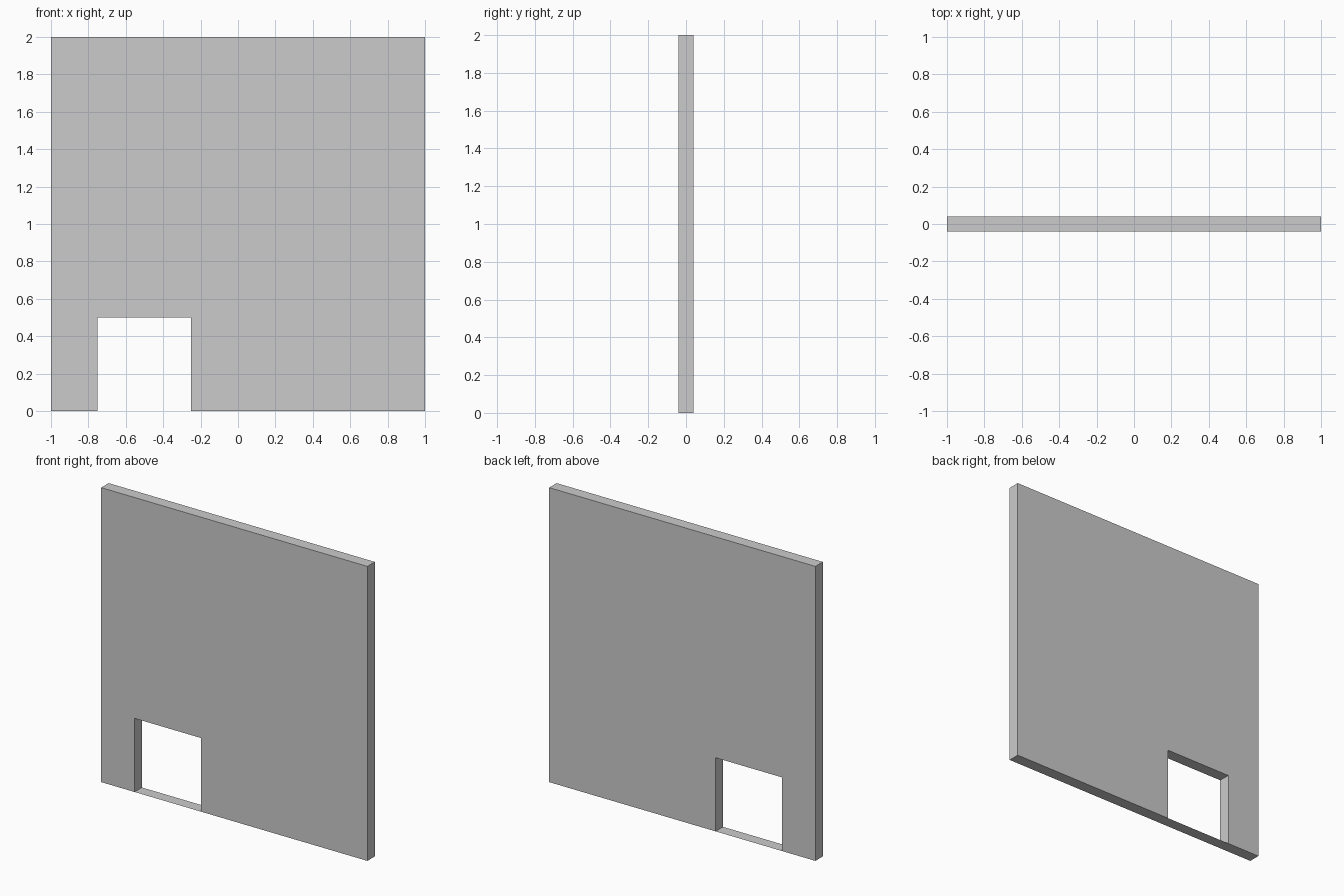
import bpy
import bmesh
from mathutils import Vector

if "Cube" in bpy.data.objects:
    bpy.data.objects.remove(bpy.data.objects["Cube"])

HALF_DEPTH = 0.04
LEFT, RIGHT, HEAD = -0.75, -0.25, 0.5  # doorway limits


def make_object(name, points, extrude=None):
    """Create a flat face from points, optionally extruded into a solid."""
    bm = bmesh.new()
    face = bm.faces.new([bm.verts.new(p) for p in points])
    if extrude:
        result = bmesh.ops.extrude_face_region(bm, geom=[face], use_keep_orig=True)
        moved = [g for g in result["geom"] if isinstance(g, bmesh.types.BMVert)]
        bmesh.ops.translate(bm, verts=moved, vec=Vector(extrude))
        bmesh.ops.recalc_face_normals(bm, faces=bm.faces[:])
    mesh = bpy.data.meshes.new(name)
    bm.to_mesh(mesh)
    bm.free()
    obj = bpy.data.objects.new(name, mesh)
    bpy.context.collection.objects.link(obj)
    return obj


# Wall panel with a square doorway notched out of its lower edge
outline = [(-1, 0), (LEFT, 0), (LEFT, HEAD), (RIGHT, HEAD),
           (RIGHT, 0), (1, 0), (1, 2), (-1, 2)]
make_object("wall", [(x, -HALF_DEPTH, z) for x, z in outline],
            extrude=(0, 2 * HALF_DEPTH, 0))

# Paper-thin threshold closing the underside across the doorway
make_object("threshold", [(LEFT, -HALF_DEPTH, 0), (LEFT, HALF_DEPTH, 0),
                          (RIGHT, HALF_DEPTH, 0), (RIGHT, -HALF_DEPTH, 0)])
